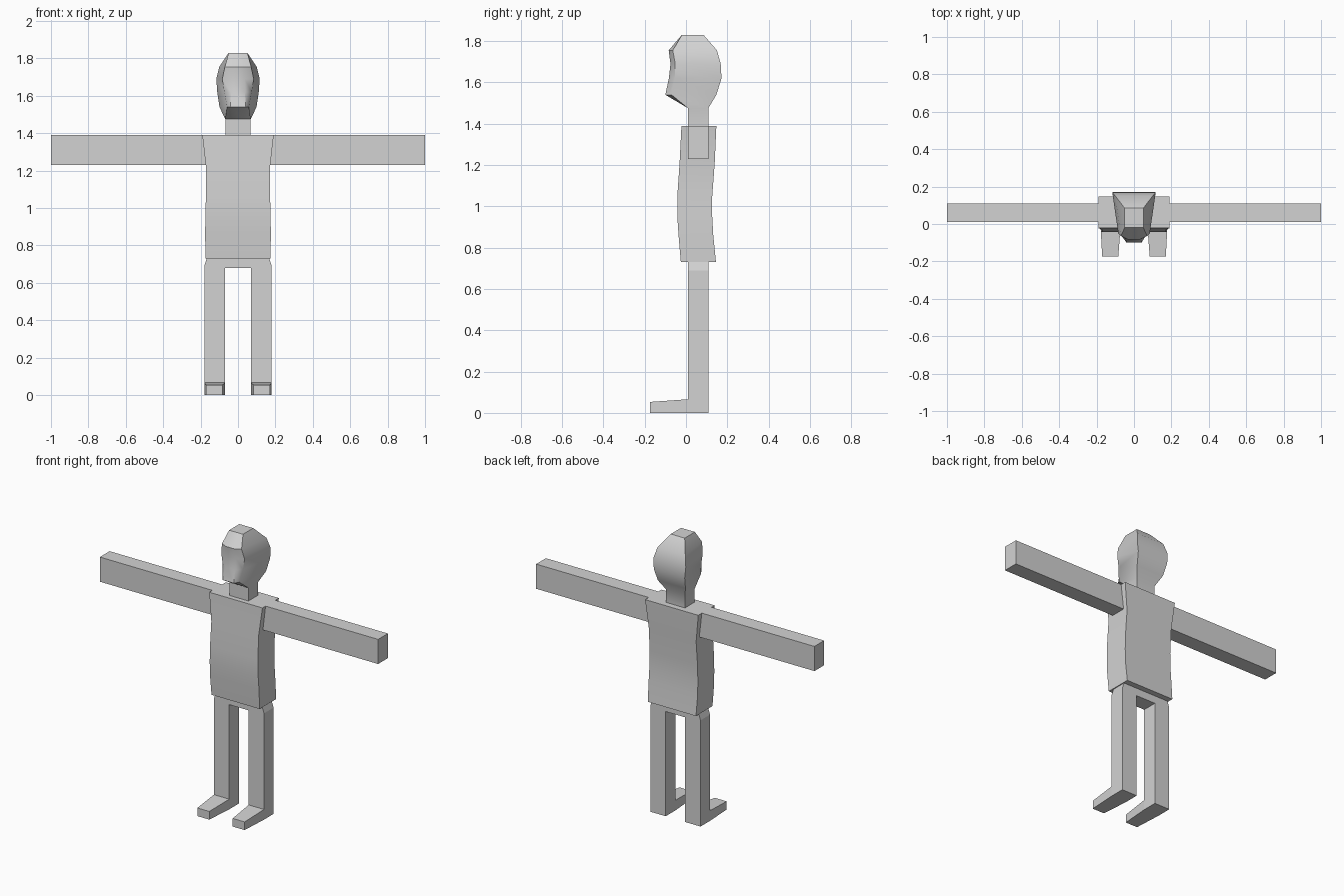
import bpy, bmesh, math

if "Cube" in bpy.data.objects:
    bpy.data.objects.remove(bpy.data.objects["Cube"])

grey = bpy.data.materials.new("plain grey")
grey.diffuse_color = (0.65, 0.65, 0.65, 1)
grey.use_nodes = True
grey.node_tree.nodes["Principled BSDF"].inputs["Base Color"].default_value = grey.diffuse_color


def finish(name, bm, smooth=None):
    bmesh.ops.recalc_face_normals(bm, faces=bm.faces)
    me = bpy.data.meshes.new(name)
    bm.to_mesh(me)
    bm.free()
    me.materials.append(grey)
    ob = bpy.data.objects.new(name, me)
    bpy.context.collection.objects.link(ob)
    if smooth:
        bpy.ops.object.select_all(action='DESELECT')
        ob.select_set(True)
        bpy.context.view_layer.objects.active = ob
        bpy.ops.object.shade_smooth_by_angle(angle=math.radians(smooth))
    return ob


def loft(name, rings, smooth=None):
    """Skin a stack of closed rings and cap both ends."""
    bm = bmesh.new()
    rows = [[bm.verts.new(p) for p in r] for r in rings]
    n = len(rows[0])
    for a, b in zip(rows, rows[1:]):
        for i in range(n):
            j = (i + 1) % n
            bm.faces.new((a[i], a[j], b[j], b[i]))
    bm.faces.new(rows[0])
    bm.faces.new(rows[-1])
    return finish(name, bm, smooth)


def rect(x0, x1, y0, y1, z):
    return [(x0, y0, z), (x1, y0, z), (x1, y1, z), (x0, y1, z)]


# torso: half width, front, back, height
torso = [(0.173, -0.025, 0.145, 0.73), (0.176, -0.036, 0.132, 0.86),
         (0.174, -0.042, 0.127, 0.95), (0.172, -0.042, 0.127, 1.05),
         (0.170, -0.031, 0.139, 1.21), (0.191, -0.022, 0.147, 1.39)]
loft("torso", [rect(-w, w, f, b, z) for w, f, b, z in torso], 30)

# hips and legs: one front outline given depth
half = [(0.07, 0.68), (0.07, 0), (0.18, 0), (0.18, 0.69), (0.165, 0.735)]
outline = half + [(-x, z) for x, z in reversed(half)]
loft("hips_and_legs", [[(x, y, z) for x, z in outline] for y in (0.01, 0.108)])

# arms and feet on both sides
for s, side in ((1, "right"), (-1, "left")):
    loft(side + "_arm", [[(s * x, y, z) for y, z in
         ((0.01, 1.23), (0.11, 1.23), (0.11, 1.39), (0.01, 1.39))]
         for x in (0.17, 1.0)])
    loft(side + "_foot", [[(s * x, y, z) for x, z in
         ((x0, 0), (x1, 0), (x1, h), (x0, h))]
         for y, x0, x1, h in ((0.01, 0.07, 0.18, 0.066), (-0.175, 0.084, 0.17, 0.053))])

# neck and head: height, back corner, cheek edge, middle of face
head = [(1.38, (0.068, 0.108), (0.068, 0.01), (0.03, 0.01)),
        (1.475, (0.068, 0.108), (0.068, 0.01), (0.03, 0.01)),
        (1.54, (0.099, 0.147), (0.058, -0.07), (0.04, -0.1)),
        (1.62, (0.111, 0.172), (0.073, -0.054), (0.038, -0.083)),
        (1.69, (0.116, 0.168), (0.084, -0.052), (0.036, -0.075)),
        (1.755, (0.1, 0.15), (0.07, -0.064), (0.03, -0.084)),
        (1.83, (0.05, 0.085), (0.05, -0.02), (0.02, -0.02))]
loft("head", [[(x, y, z) for x, y in pts] + [(-x, y, z) for x, y in reversed(pts)]
              for z, *pts in head], 42)
